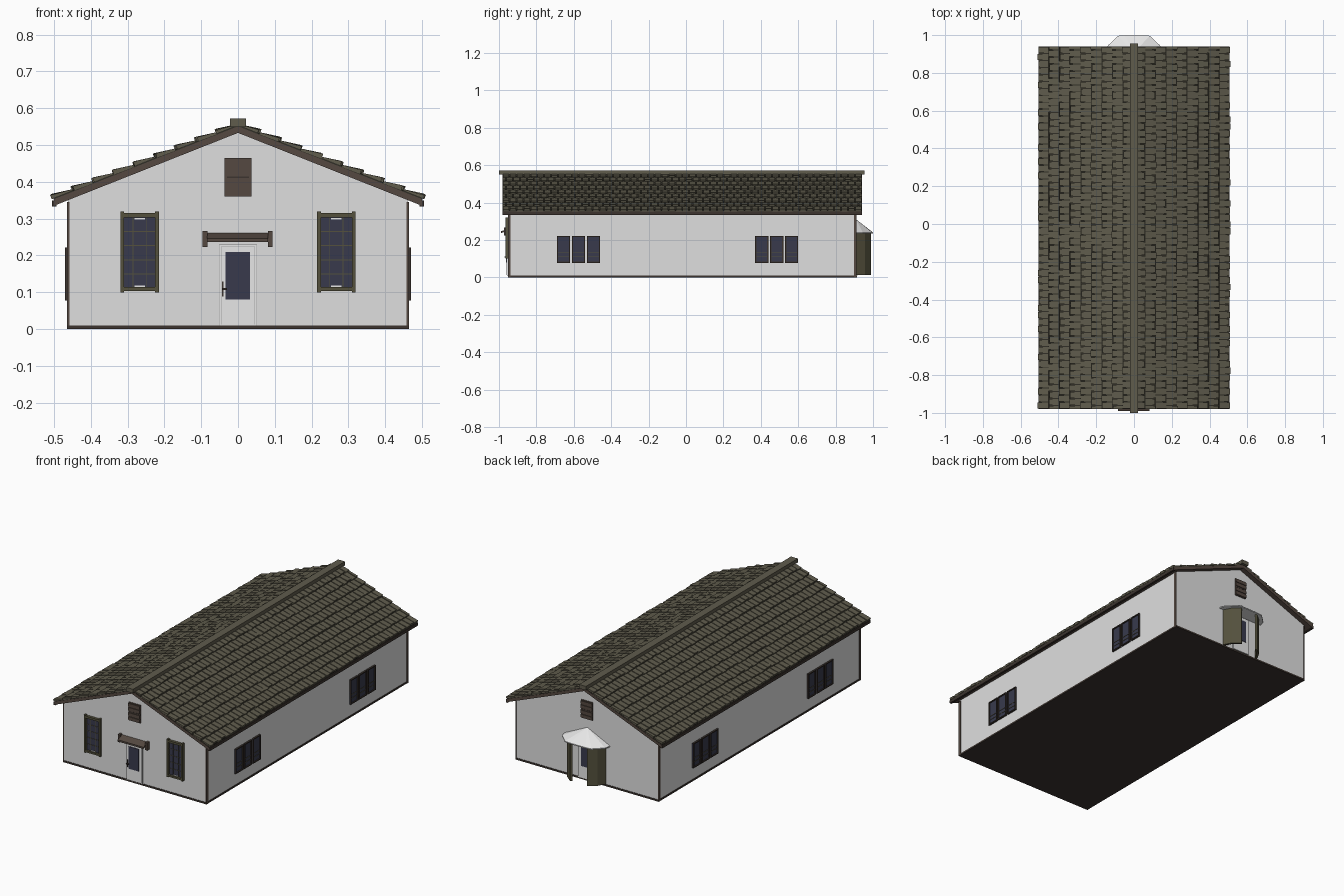
import bpy, bmesh, math, random
from mathutils import Vector

if "Cube" in bpy.data.objects:
    bpy.data.objects.remove(bpy.data.objects["Cube"])
random.seed(4)

def mat(name, r, g, b):
    m = bpy.data.materials.new(name)
    m.diffuse_color = (r, g, b, 1)
    m.use_nodes = True
    m.node_tree.nodes["Principled BSDF"].inputs["Base Color"].default_value = m.diffuse_color
    return m

WALL = mat("wall_plaster", .74, .74, .74)
WHITE = mat("white_paint", .88, .88, .88)
BROWN = mat("brown_wood", .09, .066, .053)
DARK = mat("dark_brown", .045, .034, .028)
OLIVE = mat("olive_wood", .09, .083, .047)
GLASS = mat("navy_glass", .04, .042, .073)
TILE = mat("roof_tile", .115, .106, .073)
GAP = mat("roof_gap", .03, .028, .02)
GREY = mat("grey_line", .4, .4, .4)

def finish(name, bm, m):
    bmesh.ops.recalc_face_normals(bm, faces=bm.faces)
    me = bpy.data.meshes.new(name)
    bm.to_mesh(me)
    bm.free()
    me.materials.append(m)
    ob = bpy.data.objects.new(name, me)
    bpy.context.collection.objects.link(ob)
    return ob

def add_hexa(bm, a, b):
    """Solid between two matching loops of points."""
    va = [bm.verts.new(p) for p in a]
    vb = [bm.verts.new(p) for p in b]
    n = len(va)
    bm.faces.new(va)
    bm.faces.new(vb[::-1])
    for i in range(n):
        bm.faces.new((va[i], va[(i + 1) % n], vb[(i + 1) % n], vb[i]))

def boxes(name, m, *bs):
    """Each box is x0, x1, y0, y1, z0, z1."""
    bm = bmesh.new()
    for x0, x1, y0, y1, z0, z1 in bs:
        ring = [(x0, y0), (x1, y0), (x1, y1), (x0, y1)]
        add_hexa(bm, [(x, y, z0) for x, y in ring], [(x, y, z1) for x, y in ring])
    return finish(name, bm, m)

def prism(name, m, pts, axis, a, b):
    place = {'x': lambda p, t: (t, p[0], p[1]), 'y': lambda p, t: (p[0], t, p[1]),
             'z': lambda p, t: (p[0], p[1], t)}[axis]
    bm = bmesh.new()
    add_hexa(bm, [place(p, a) for p in pts], [place(p, b) for p in pts])
    return finish(name, bm, m)

FY, BY, HX = -.95, .91, .46      # front wall, back wall, half width
Y0, Y1, RX = -.98, .94, .503     # roof extents
SL, APEX = .396, .533            # roof slope and underside apex

# Walls and base
prism("walls", WALL, [(-HX, .004), (HX, .004), (HX, APEX - SL * HX + .004), (0, APEX + .004),
                      (-HX, APEX - SL * HX + .004)], 'y', FY, BY)
boxes("base_trim", DARK, (-HX - .003, HX + .003, FY - .003, BY + .003, 0, .01))
for s, side in ((1, "right"), (-1, "left")):
    x0, x1 = sorted((s * (HX - .002), s * (HX + .004)))
    boxes(side + "_corner_posts", BROWN, (x0, x1, FY - .002, FY + .013, 0, .345),
          (x0, x1, BY - .013, BY + .002, 0, .345))

# Roof slabs
def chevron(name, m, lo, hi, rx, y0, y1):
    e = APEX - SL * rx
    prism(name, m, [(-rx, e + lo), (0, APEX + lo), (rx, e + lo),
                    (rx, e + hi), (0, APEX + hi), (-rx, e + hi)], 'y', y0, y1)
chevron("roof_boards", BROWN, 0, .018, RX - .003, Y0, Y1)
chevron("roof_underlay", GAP, .017, .022, RX - .002, Y0 + .002, Y1 - .002)
for s, side in ((1, "right"), (-1, "left")):
    x0, x1 = sorted((s * (RX - .01), s * (RX + .002)))
    boxes(side + "_eave_board", DARK, (x0, x1, Y0, Y1, .333, .35))

# Staggered roof tiles, each lifted at its lower edge
ang = math.atan(SL)
COURSES, COLS = 9, 52
step, pitch = RX / math.cos(ang) / COURSES, (Y1 - Y0) / COLS
for s, side in ((1, "right"), (-1, "left")):
    bm = bmesh.new()
    down = Vector((s * math.cos(ang), 0, -math.sin(ang)))
    up = Vector((s * math.sin(ang), 0, math.cos(ang)))
    top = Vector((0, 0, APEX + .019))
    for c in range(COURSES):
        off = -.5 * pitch * (c % 2)
        for k in range(COLS + c % 2):
            a = max(Y0, Y0 + off + k * pitch + .0025)
            b = min(Y1, Y0 + off + (k + 1) * pitch - .0025)
            u0, u1 = c * step + .003, (c + 1) * step + random.uniform(-.005, .003)
            h = .013 + random.uniform(-.002, .002)
            prof = [(u0, 0), (u1, .001), (u1, h), (u0, .006)]
            add_hexa(bm, [top + down * u + up * n + Vector((0, a, 0)) for u, n in prof],
                     [top + down * u + up * n + Vector((0, b, 0)) for u, n in prof])
    finish(side + "_roof_tiles", bm, TILE)
boxes("ridge_cap", TILE, (-.022, .022, -1, .955, .549, .572))

# Gable vents
for y, d, nm in ((FY, -1, "front"), (BY, 1, "back")):
    def yr(a, b):
        return tuple(sorted((y + d * a, y + d * b)))
    boxes(nm + "_gable_vent", BROWN, (-.037, .037, *yr(-.002, .006), .36, .465))
    boxes(nm + "_vent_lines", DARK, (-.03, .03, *yr(0, .007), .411, .414))
    boxes(nm + "_vent_slats", BROWN, *[(-.037, .037, *yr(0, .01), z, z + .018)
                                       for z in (.364, .388, .418, .442)])

# Front windows
for cx, nm in ((-.267, "left"), (.267, "right")):
    a, b = cx - .052, cx + .052
    boxes(nm + "_front_window_glass", GLASS, (a + .006, b - .006, FY - .004, FY + .002, .108, .31))
    boxes(nm + "_front_window_frame", OLIVE,
          (a, a + .01, FY - .016, FY, .1, .32), (b - .01, b, FY - .016, FY, .1, .32),
          (a, b, FY - .016, FY, .104, .114), (a, b, FY - .016, FY, .303, .315))
    boxes(nm + "_front_window_bars", OLIVE,
          *[(cx + o - .001, cx + o + .001, FY - .006, FY, .112, .305) for o in (-.018, .018)],
          *[(a + .008, b - .008, FY - .006, FY, z - .001, z + .001) for z in (.15, .188, .227, .265)])
    boxes(nm + "_front_window_clips", WHITE,
          *[(cx - .014, cx + .014, FY - .007, FY, z, z + .004) for z in (.115, .298)])

# Side windows in groups of three
for s, side in ((1, "right"), (-1, "left")):
    def xr(t):
        return tuple(sorted((s * (HX - .002), s * (HX + t))))
    glass, frame, bars = [], [], []
    for g in (-.575, .485):
        for o in (-.08, 0, .08):
            y0, y1 = g + o - .035, g + o + .035
            glass.append((*xr(.004), y0, y1, .08, .22))
            frame += [(*xr(.01), y0, y0 + .006, .078, .222), (*xr(.01), y1 - .006, y1, .078, .222),
                      (*xr(.01), y0, y1, .078, .084), (*xr(.01), y0, y1, .216, .222)]
            bars += [(*xr(.006), y0, y1, z, z + .003) for z in (.108, .13)]
    boxes(side + "_side_window_glass", GLASS, *glass)
    boxes(side + "_side_window_frames", DARK, *frame)
    boxes(side + "_side_window_bars", OLIVE, *bars)

# Front door with awning
boxes("front_door_frame_line", GREY, (-.052, .052, FY - .003, FY, .01, .231))
boxes("front_door_frame", WHITE, (-.05, .05, FY - .006, FY, .01, .229))
boxes("front_door_joint", GREY, (-.046, .046, FY - .007, FY, .012, .224))
boxes("front_door", WHITE, (-.0445, .0445, FY - .009, FY, .012, .2225))
boxes("front_door_glass", GLASS, (-.034, .032, FY - .012, FY, .08, .21))
boxes("front_door_handle", DARK, (-.044, -.039, FY - .013, FY, .088, .13),
      (-.044, -.03, FY - .02, FY - .012, .106, .111))
prism("front_awning", BROWN, [(FY, .252), (FY, .261), (-.99, .246), (-.99, .236)], 'x', -.084, .082)
boxes("front_awning_brackets", BROWN, (-.096, -.083, -.972, FY, .223, .267),
      (.081, .094, -.972, FY, .223, .267))

# Back entrance: door, angled side panels and faceted canopy
boxes("back_door", WHITE, (-.055, .055, BY, BY + .008, .01, .229))
boxes("back_door_glass", GLASS, (-.034, .034, BY, BY + .011, .08, .21))
for s, side in ((1, "right"), (-1, "left")):
    prism(side + "_porch_panel", OLIVE,
          [(s * x, y) for x, y in ((.122, BY), (.097, .957), (.055, .99), (.047, .982),
                                   (.087, .949), (.108, BY))], 'z', .012, .237)
bm = bmesh.new()
rim = [(.147, BY), (.138, .945), (.085, .996), (.05, 1.0)]
for x, y in rim:
    for s in (-1, 1):
        for z in (.234, .24):
            bm.verts.new((s * x, y, z))
bm.verts.new((0, BY, .31))
bmesh.ops.convex_hull(bm, input=bm.verts)
finish("porch_canopy", bm, WHITE)
